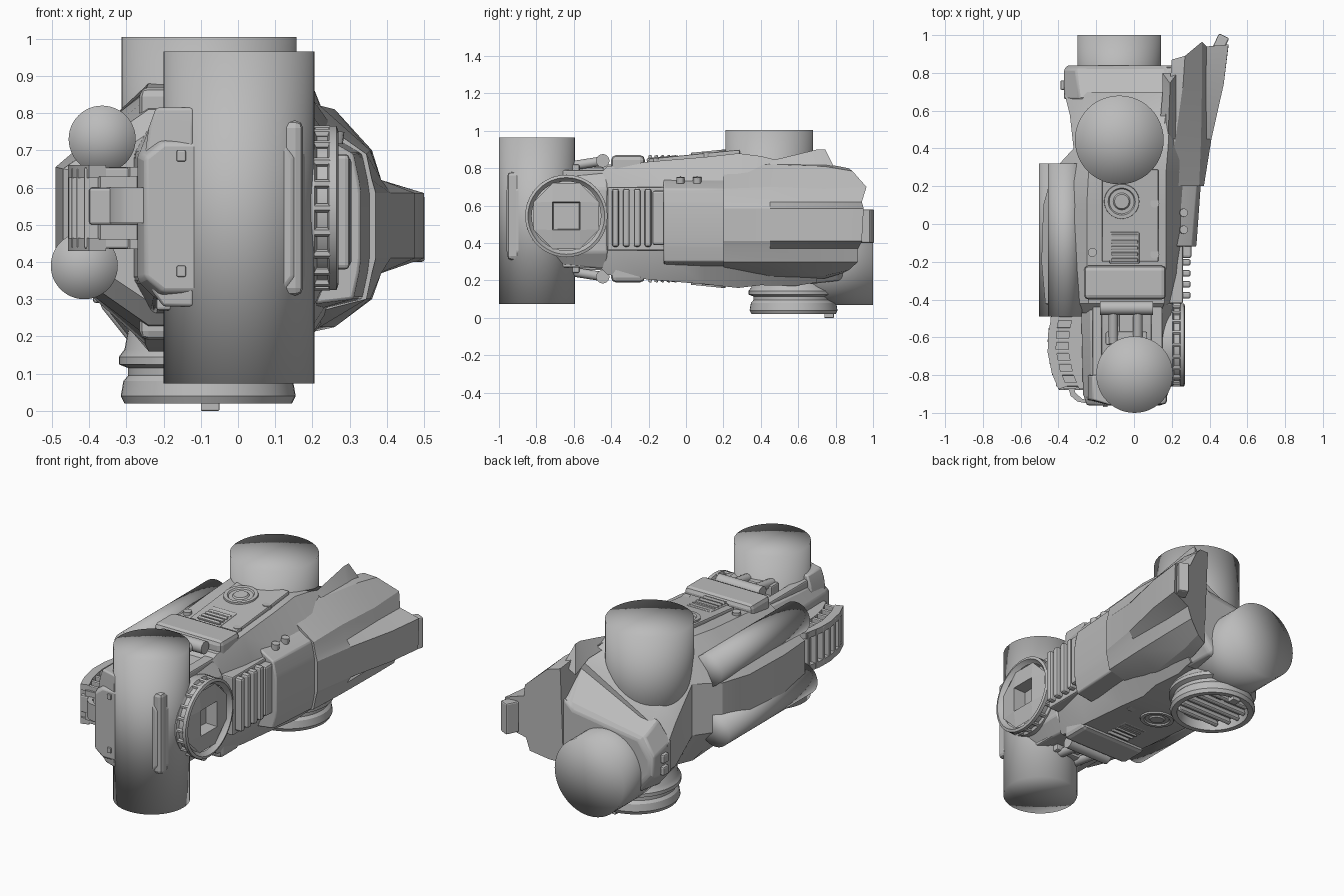
import bpy, bmesh, math
from mathutils import Matrix, Vector

if "Cube" in bpy.data.objects:
    bpy.data.objects.remove(bpy.data.objects["Cube"])

grey = bpy.data.materials.new("plain_grey")
grey.diffuse_color = (0.5, 0.5, 0.5, 1)
grey.use_nodes = True
grey.node_tree.nodes["Principled BSDF"].inputs["Base Color"].default_value = grey.diffuse_color
C = 0.53  # height of the mirror plane for paired details
TILT = math.atan(0.1)  # slope of the deck


def finish(name, bm, smooth=None, bevel=0):
    bmesh.ops.recalc_face_normals(bm, faces=bm.faces)
    me = bpy.data.meshes.new(name)
    bm.to_mesh(me)
    bm.free()
    ob = bpy.data.objects.new(name, me)
    bpy.context.collection.objects.link(ob)
    me.materials.append(grey)
    if bevel:
        m = ob.modifiers.new("bevel", 'BEVEL')
        m.width, m.segments, m.limit_method = bevel, 2, 'ANGLE'
    if smooth:
        bpy.context.view_layer.objects.active = ob
        for o in bpy.context.selected_objects:
            o.select_set(False)
        ob.select_set(True)
        if smooth >= 180:
            bpy.ops.object.shade_smooth()
        else:
            bpy.ops.object.shade_smooth_by_angle(angle=math.radians(smooth))
    return ob


def box(name, x, y, z, rx=0, rz=0, bevel=0.008):
    """Box from ranges, turned about its own middle."""
    bm = bmesh.new()
    mid = Vector([sum(r) / 2 for r in (x, y, z)])
    size = [r[1] - r[0] for r in (x, y, z)]
    m = (Matrix.Translation(mid) @ Matrix.Rotation(rz, 4, 'Z') @ Matrix.Rotation(rx, 4, 'X')
         @ Matrix.Diagonal((*size, 1)))
    bmesh.ops.create_cube(bm, size=1, matrix=m)
    return finish(name, bm, None, bevel)


def cyl(name, a, b, r, seg=48, smooth=180):
    """Cylinder between two points."""
    a, b = Vector(a), Vector(b)
    d = b - a
    m = Matrix.Translation((a + b) / 2) @ d.to_track_quat('Z', 'Y').to_matrix().to_4x4()
    bm = bmesh.new()
    bmesh.ops.create_cone(bm, cap_ends=True, cap_tris=True, segments=seg, radius1=r,
                          radius2=r, depth=d.length, matrix=m)
    return finish(name, bm, smooth)


def loft(name, rings, smooth=25, bevel=0):
    """Skin closed rings of 3D points and cap both ends."""
    bm = bmesh.new()
    vs = [[bm.verts.new(p) for p in r] for r in rings]
    n = len(vs[0])
    for p, q in zip(vs, vs[1:]):
        for i in range(n):
            j = (i + 1) % n
            bm.faces.new((p[i], p[j], q[j], q[i]))
    bm.faces.new(vs[0])
    bm.faces.new(vs[-1])
    return finish(name, bm, smooth, bevel)


def lathe(name, prof, mat, seg=48):
    bm = bmesh.new()
    vs = [bm.verts.new((r, 0, h)) for r, h in prof]
    es = [bm.edges.new(e) for e in zip(vs, vs[1:])]
    bmesh.ops.spin(bm, geom=vs + es, cent=(0, 0, 0), axis=(0, 0, 1), angle=math.tau,
                   steps=seg)
    bmesh.ops.remove_doubles(bm, verts=bm.verts, dist=1e-4)
    bmesh.ops.transform(bm, matrix=mat, verts=bm.verts)
    return finish(name, bm, 30)


def octagon(y, xl, a, b, xr, h, s, c=0.52):
    return [(a, y, c + h), (b, y, c + h), (xr, y, c + s), (xr, y, c - s),
            (b, y, c - h), (a, y, c - h), (xl, y, c - s), (xl, y, c + s)]


def rear(y, xl, a, za, b, zb, xr, bot):
    """Rear section: low on the left, rising to the armour on the right."""
    return [(a, y, za), (b, y, zb), (xr, y, .66), (xr, y, .36), (b - .02, y, bot),
            (xl + .08, y, bot), (xl, y, bot + .1), (xl, y, za - .1)]


def both(fn, name, x, y, z, rx=0, **kw):
    """Upper detail and its mirrored lower twin."""
    fn("upper_" + name, x, y, z, rx=rx, **kw)
    fn("lower_" + name, x, y, (2 * C - z[1], 2 * C - z[0]), rx=-rx, **kw)


def deck(y):
    return 0.84 + 0.1 * (y + 0.2)


# Main hull: narrow nose, wide middle, low rear
loft("nose", [octagon(*s) for s in (
    (-.96, -.25, -.20, .12, .15, .20, .16), (-.90, -.27, -.22, .14, .18, .22, .17),
    (-.42, -.28, -.23, .15, .20, .26, .17))], bevel=.01)
loft("hull", [octagon(*s) for s in (
    (-.47, -.40, -.22, .14, .18, .24, .12), (-.42, -.47, -.24, .16, .20, .29, .13),
    (-.2, -.49, -.25, .17, .25, .315, .135), (.1, -.48, -.25, .17, .30, .34, .135),
    (.28, -.43, -.24, .17, .31, .36, .14), (.40, -.32, -.22, .18, .32, .345, .15))] + [
    rear(.58, -.34, -.25, .62, .19, .82, .32, .17),
    rear(.70, -.37, -.27, .54, .2, .80, .32, .19)])
loft("rear_block", [rear(.66, -.37, -.29, .55, .19, .79, .31, .18),
                    rear(.82, -.37, -.31, .52, .17, .60, .28, .2),
                    rear(.84, -.35, -.28, .50, .14, .56, .25, .22)], bevel=.01)
for i, z in enumerate((.29, .36)):
    box(f"rear_knob_{i}", (-.39, -.35), (.71, .76), (z, z + .05))
box("belt", (-.265, .17), (-.4, -.22), (.19, .87), bevel=.025)

# Smooth mounting cylinders
cyl("front_cylinder", (.003, -.797, .073), (.003, -.797, .965), .203)
cyl("top_cylinder", (-.078, .445, .4), (-.078, .445, 1.005), .235)
cyl("rear_cylinder", (-.078, .6, .29), (-.078, 1.0, .29), .222)
cyl("upper_side_cylinder", (-.365, -.49, .73), (-.365, .32, .73), .09)
cyl("lower_side_cylinder", (-.413, -.49, .39), (-.413, .32, .39), .09)


# Right armour shell with a flaring middle ridge
def shell(ys, inner, m, n, r, top, bot, zm=.69):
    pts = [(inner, top), (inner + .07, top - .015), (m, zm), (n, .62), (r, .585), (r, .41),
           (n, .37), (m, .30), (inner + .07, bot + .015), (inner, bot)]
    return [(x, y, z) for (x, z), y in zip(pts, ys)]


loft("front_armour", [shell([y] * 10, *s) for y, s in (
    (-.12, (.12, .31, .325, .33, .775, .27)), (.23, (.12, .335, .35, .355, .79, .25)))],
    bevel=.008)
loft("rear_armour", [shell(y, *s) for y, s in (
    ([.2] * 10, (.12, .345, .36, .37, .815, .245)),
    ([.45] * 10, (.15, .355, .385, .41, .835, .21, .70)),
    ([.74] * 10, (.19, .36, .38, .475, .825, .21, .69)),
    ([.87, .89, .965, .94, .95, .94, .92, .92, .87, .84],
     (.2, .36, .385, .5, .80, .24, .70)))], smooth=20)
loft("top_ridge", [[(.13, .45, .82), (.22, .45, .82), (.18, .45, .84)],
                   [(.15, .68, .8), (.23, .68, .8), (.19, .7, .90)],
                   [(.15, .8, .75), (.23, .8, .79), (.19, .745, .90)]])
box("tail_tip", (.43, .49), (.92, 1.0), (.4, .58), rz=-.45)

# Side ribs between the disc and the armour
box("rib_core", (.15, .26), (-.42, -.1), (.36, .7))
for i in range(4):
    y = -.395 + i * .058
    box(f"rib_{i}", (.15, .3), (y, y + .036), (.38, .69), bevel=.012)
box("rib_cap", (.15, .305), (-.18, -.11), (.39, .68), bevel=.012)

# Right disc with a square sunken middle
DISC = Matrix.Translation((0, -.64, .545)) @ Matrix.Rotation(math.pi / 2, 4, 'Y')
lathe("side_disc", [(.20, .1), (.22, .17), (.22, .205), (.205, .212), (.205, .24), (.22, .245),
                    (.22, .265), (.205, .27), (.195, .255), (.185, .245)], DISC)
bm = bmesh.new()
rings = []
for r, h, n, t in ((.19, .25, 8, .3927), (.105, .262, 4, .785), (.095, .17, 4, .785)):
    rings.append([bm.verts.new((r * math.cos(t + math.tau * (i * n // 8) / n),
                                r * math.sin(t + math.tau * (i * n // 8) / n), h))
                  for i in range(8)])
for p, q in zip(rings, rings[1:]):
    for i in range(8):
        bm.faces.new((p[i], p[(i + 1) % 8], q[(i + 1) % 8], q[i]))
bm.faces.new(rings[-1])
bmesh.ops.remove_doubles(bm, verts=bm.verts, dist=1e-4)
bmesh.ops.transform(bm, matrix=DISC, verts=bm.verts)
finish("disc_socket", bm)
for i in range(20):
    t = math.tau * i / 20
    y, z = -.64 + .21 * math.cos(t), .545 + .21 * math.sin(t)
    cyl(f"disc_tooth_{i}", (.205, y, z), (.247, y, z), .012, 6, 30)

# Bottom nozzle, its grille and tab
lathe("bottom_nozzle", [(.2, .3), (.225, .165), (.24, .145), (.24, .125), (.215, .115),
                        (.215, .095), (.228, .08), (.235, .04), (.225, .02), (.195, .02),
                        (.185, .07), (0, .07)], Matrix.Translation((-.08, .575, 0)))
for i in range(5):
    y = .45 + i * .062
    w = math.sqrt(.185 ** 2 - (y - .575) ** 2)
    box(f"grille_bar_{i}", (-.08 - w, -.08 + w), (y - .012, y + .012), (.035, .075), rx=.4)
box("nozzle_tab", (-.1, -.05), (.74, .79), (0, .04), bevel=.003)

# Deck plates, louvres and round badges, above and below
both(box, "deck_plate", (-.17, .13), (-.2, .29), (deck(.05) - .02, deck(.05) + .01), rx=TILT)
both(box, "louvre_base", (-.13, .03), (-.21, -.04), (.835, .862), rx=TILT)
for i in range(5):
    y = -.2 + i * .033
    both(box, f"louvre_{i}", (-.12, .02), (y, y + .018), (.848, .87), rx=.3, bevel=.004)
for s, name in ((1, "upper"), (-1, "lower")):
    def at(x, y, up=0):
        return Vector((x, y, C + s * (deck(y) + up - C)))
    nrm = Vector((0, -.1, s)).normalized()
    m = Matrix.Translation(at(-.065, .12, .008)) @ nrm.to_track_quat('Z', 'Y').to_matrix().to_4x4()
    lathe(name + "_badge", [(.095, -.01), (.092, .012), (.072, .012), (.066, .004),
                            (.045, .004), (.038, .012), (0, .012)], m, 32)
    for i, (x, y) in enumerate(((-.22, -.15), (.11, -.16), (.11, .11))):
        cyl(f"{name}_deck_bolt_{i}", at(x, y, -.04), at(x, y, .012), .024, 12, 30)
    for i, y in enumerate((-.03, .06)):
        cyl(f"{name}_armour_bolt_{i}", (.26, y, C + s * .19), (.264, y, C + s * .222), .022, 12, 30)
    # Grip bar with struts on the nose
    cyl(name + "_grip", (-.18, -.445, C + s * .31), (.1, -.445, C + s * .31), .036, 16, 40)
    for x in (-.11, .02):
        cyl(f"{name}_strut_{x > 0}", (x, -.44, C + s * .31), (x, -.63, C + s * .28), .025, 12, 40)
    box(name + "_strut_foot", (-.15, .07), (-.64, -.57), sorted((C + s * .2, C + s * .29)))
    box(name + "_nose_strip", (-.08, .0), (-.58, -.44), sorted((C + s * .22, C + s * .275)))
    # Nose cheek blocks and slots
    box(name + "_nose_rail_left", (-.22, -.17), (-.88, -.42), sorted((C + s * .2, C + s * .26)))
    box(name + "_nose_rail_right", (.09, .15), (-.88, -.42), sorted((C + s * .2, C + s * .26)))
    box(name + "_nose_slot", (-.165, -.14), (-.97, -.93), sorted((C + s * .14, C + s * .17)), bevel=.004)

# Curved face plates on the nose
loft("face_plate", [[(-.25 + d, -.93, z0), (-.12, -.96, z0), (-.12, -.8, z0), (-.25 + d, -.8, z0)]
                    for z0, d in ((.28, .05), (.32, .02), (.45, -.01), (.62, -.01), (.76, .01), (.815, .03))],
     bevel=.008)
box("cheek_plate", (.1, .175), (-.955, -.85), (.31, .78), bevel=.02)

# Left ladder-shaped guard
arc = [(-.40, -.875), (-.435, -.79), (-.457, -.68), (-.455, -.58), (-.435, -.48)]


def band(name, path, z0, z1, inset, depth):
    loft(name, [[(x + inset, y, z0), (x + inset, y, z1), (x + inset + depth, y + .015, z1),
                 (x + inset + depth, y + .015, z0)] for x, y in path], 40)


band("guard_core", arc, .46, .63, .03, .17)
band("guard_top_rail", arc, .625, .66, 0, .045)
band("guard_low_rail", arc, .43, .465, 0, .045)
band("guard_inner_top", arc, .63, .655, .11, .09)
band("guard_inner_low", arc, .435, .46, .11, .09)
for i in range(7):
    y = -.86 + i * .058
    x = -.457 + .9 * (y + .64) ** 2
    box(f"guard_rung_{i}", (x, x + .16), (y, y + .022), (.436, .654), bevel=.005)
box("guard_arm", (-.4, -.2), (-.88, -.8), (.5, .6))

# Flat bent strap at the nose corner
band("nose_strap", [(-.35, -.86), (-.335, -.91), (-.30, -.94), (-.22, -.955)], .505, .6, 0, .025)
